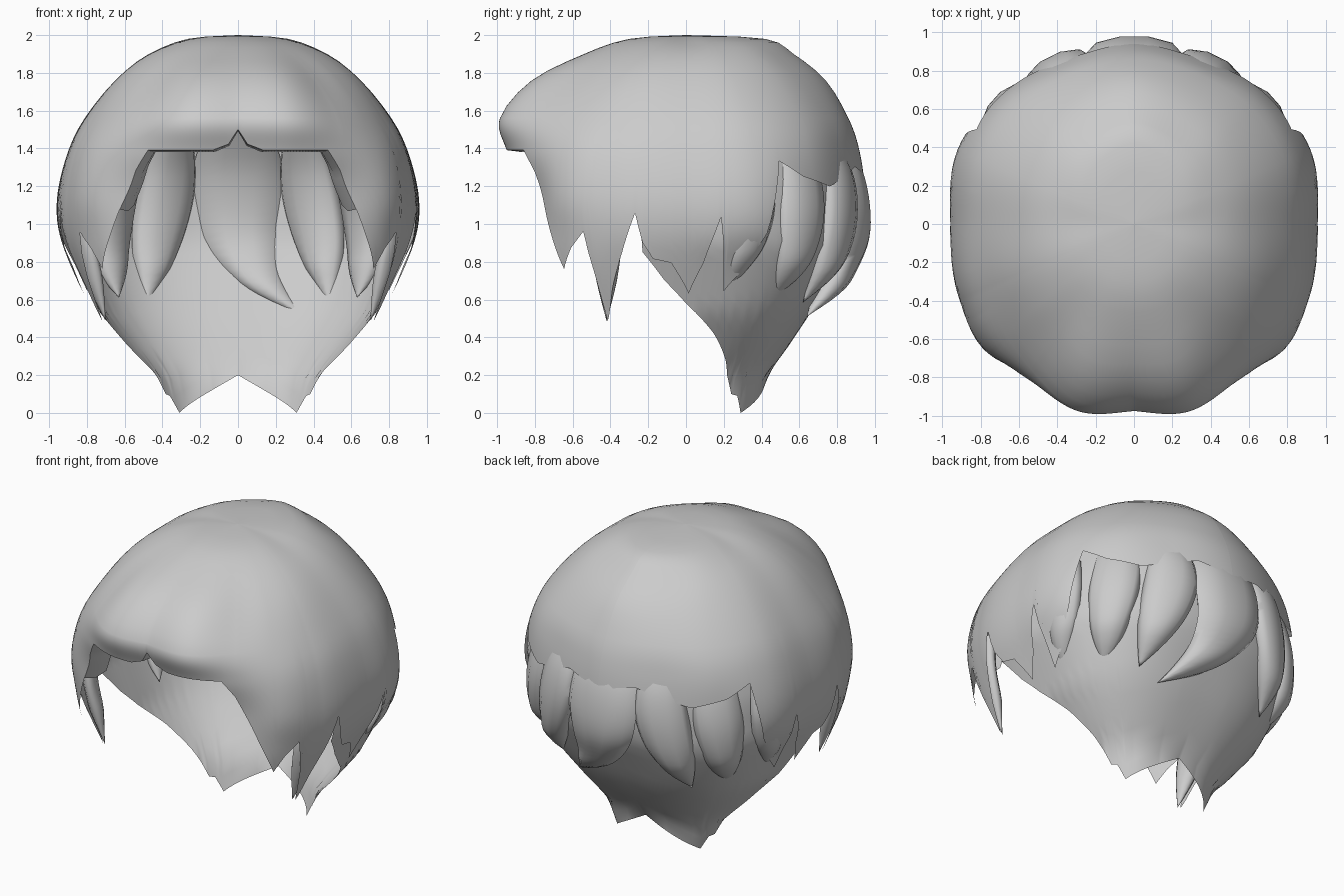
import bpy, math
from mathutils import Vector

if "Cube" in bpy.data.objects:
    bpy.data.objects.remove(bpy.data.objects["Cube"])


def lerp_table(tab, a):
    """Piecewise-linear lookup in [(key, value), ...]"""
    if a <= tab[0][0]:
        return tab[0][1]
    for (a0, v0), (a1, v1) in zip(tab, tab[1:]):
        if a <= a1:
            return v0 + (v1 - v0) * (a - a0) / (a1 - a0)
    return tab[-1][1]


def spline(vals, i, t):
    """Catmull-Rom between vals[i] and vals[i+1]"""
    n = len(vals) - 1
    p0, p1, p2, p3 = (vals[min(max(k, 0), n)] for k in (i - 1, i, i + 1, i + 2))
    return (p1 * 2 + (p2 - p0) * t + (p0 * 2 - p1 * 5 + p2 * 4 - p3) * t * t
            + (p1 * 3 - p0 - p2 * 3 + p3) * t ** 3) * 0.5


def make(name, verts, faces, angle=50):
    me = bpy.data.meshes.new(name)
    me.from_pydata([tuple(v) for v in verts], [], faces)
    me.validate()
    ob = bpy.data.objects.new(name, me)
    bpy.context.collection.objects.link(ob)
    bpy.ops.object.select_all(action='DESELECT')
    ob.select_set(True)
    bpy.context.view_layer.objects.active = ob
    bpy.ops.object.shade_smooth_by_angle(angle=math.radians(angle))
    return ob


def sheet(name, columns):
    """Skin neighbouring columns of points"""
    n = len(columns[0])
    faces = []
    for c in range(len(columns) - 1):
        for r in range(n - 1):
            a, b = c * n + r, (c + 1) * n + r
            faces.append((a, a + 1, b + 1, b))
    return make(name, [p for col in columns for p in col], faces)


def polar(az, r, z):
    a = math.radians(az)
    return Vector((r * math.sin(a), -r * math.cos(a), z))


# Cap: radius at each height, for azimuths from the front (0) to the back (180)
LEVELS = [2.0, 1.98, 1.9, 1.76, 1.56, 1.38, 1.15, 0.95, 0.75, 0.48]
AZ = [0, 17, 35, 50, 66, 90, 113, 134, 155, 180]
RADII = [
    [.30, .54, .81, .97, .93, .86, .86, .86, .8],
    [.30, .54, .83, 1.01, .98, .90, .90, .90, .8],
    [.29, .51, .73, .93, .98, .95, .95, .95, .9],
    [.28, .50, .70, .88, .98, 1.02, 1.0, .96, .85],
    [.27, .49, .68, .84, .94, .99, .98, .92, .81],
    [.24, .47, .65, .81, .90, .955, .945, .87, .75],
    [.29, .50, .68, .85, .94, .995, .98, .87, .75],
    [.34, .53, .70, .86, .94, .97, .95, .85, .7],
    [.38, .54, .71, .85, .91, .94, .93, .85, .7],
    [.42, .57, .74, .86, .92, .95, .94, .85, .7]]
HEM = [(0, 1.50), (3, 1.42), (8, 1.39), (29, 1.39), (34, 1.28), (40, 1.08),
       (45, .88), (48, .76), (52, .87), (57, .96), (59, .72), (60, .49),
       (64, .66), (69, .84), (74, 1.06), (76, .9), (79, .81),
       (85, .79), (91, .64), (96, .79), (101, 1.04), (104, .65), (110, .75),
       (116, .95), (121, 1.33), (130, 1.25), (143, 1.2), (165, 1.3), (180, 1.25)]


def level_of(z):
    k = max(j for j in range(len(LEVELS) - 1) if LEVELS[j] >= z)
    return k + (LEVELS[k] - z) / (LEVELS[k] - LEVELS[k + 1])


def cap_point(az, p):
    a = abs(az)
    i = max(k for k in range(len(AZ) - 1) if AZ[k] <= a)
    t = (a - AZ[i]) / (AZ[i + 1] - AZ[i])
    profile = [0] + [spline([row[lv] for row in RADII], i, t) for lv in range(9)]
    k = min(int(p), len(LEVELS) - 2)
    pt = polar(a, spline(profile, k, p - k), spline(LEVELS, k, p - k))
    if az < 0:
        pt.x = -pt.x
    return pt


cap = []
for c in range(-180, 181):
    end = level_of(lerp_table(HEM, abs(c)))
    steps = [j / 3 for j in range(12)] + [4 + (end - 4) * j / 12 for j in range(13)]
    cap.append([cap_point(c, p) for p in steps])
sheet("hair_cap", cap)

# Rolled underside of the fringe
lip = []
for c in range(-40, 41):
    p = cap_point(c, level_of(lerp_table(HEM, abs(c))))
    lip.append([p, Vector((p.x * .93, p.y * .92, p.z - .01)),
                Vector((p.x * .88, p.y * .83, p.z + .02))])
sheet("fringe_lip", lip)

# Nape: tapering, squarish inner shell with two points at the bottom
NAPE_A = [(0, .385), (.2, .46), (.35, .59), (.53, .73), (.9, .89), (1.2, .90), (1.4, .84)]
NAPE_B = [(0, .39), (.2, .43), (.35, .54), (.53, .66), (.9, .85), (1.2, .88), (1.4, .84)]
NAPE_HEM = [(75, .85), (82, .7), (90, .58), (103, .42), (113, .27), (122, .1),
            (127, .09), (133, 0), (180, .2)]
nape = []
for c in range(75, 286):
    low = lerp_table(NAPE_HEM, min(c, 360 - c))
    u = polar(c, 1, 0)
    col = []
    for j in range(17):
        z = 1.4 + (low - 1.4) * j / 16
        e = 2.7 - .5 * max(0, min(1, (z - .7) / .5))
        r = (abs(u.x / lerp_table(NAPE_A, z)) ** e
             + abs(u.y / lerp_table(NAPE_B, z)) ** e) ** (-1 / e)
        col.append(polar(c, r, z))
    nape.append(col)
sheet("nape", nape)


# Locks: tapered lens-shaped strands, each point is x, y, z, half width
def lock(name, pts, thick, side=1):
    ctrl = [Vector(p) for p in pts]
    verts, faces, n = [], [], 10
    for i in range(len(ctrl) - 1):
        for s in range(4):
            q = spline(ctrl, i, s / 4)
            out = Vector((q.x, q.y, 0)).normalized()
            tan = Vector((-out.y, out.x, 0))
            w = max(q.w, .004)
            t = min(thick, w * .7)
            for k in range(n):
                a = 2 * math.pi * k / n
                v = Vector((q.x, q.y, q.z)) + tan * w * math.cos(a) + out * t * math.sin(a)
                verts.append(Vector((v.x * side, v.y, v.z)))
    rings = len(verts) // n
    tip = ctrl[-1]
    verts.append(Vector((tip.x * side, tip.y, tip.z)))
    for k in range(n):
        m = (k + 1) % n
        for r in range(rings - 1):
            faces.append((r * n + k, r * n + n + k, r * n + n + m, r * n + m)[::side])
        faces.append(((rings - 1) * n + k, len(verts) - 1, (rings - 1) * n + m)[::side])
    return make(name, verts, faces, 70)


lock("back_lock_centre", [(0, .74, 1.5, .18), (0, .845, 1.3, .235), (0, .89, 1.1, .25),
     (.01, .885, .92, .22), (.07, .82, .76, .16), (.18, .74, .63, .10), (.35, .64, .51, 0)], .088)
for side, tag in ((1, "right"), (-1, "left")):
    lock("back_lock_" + tag, [(.34, .68, 1.5, .10), (.36, .78, 1.3, .15), (.39, .81, 1.1, .17),
         (.43, .785, .9, .15), (.46, .72, .73, .09), (.48, .62, .585, 0)], .078, side)
    lock("rear_side_lock_" + tag, [(.57, .53, 1.45, .12), (.63, .59, 1.25, .155),
         (.67, .605, 1.05, .16), (.68, .58, .86, .13), (.66, .53, .72, .08),
         (.63, .46, .61, 0)], .078, side)
    # Side lock and the thick inner side of the temple spike
    lock("side_lock_" + tag, [(.82, .36, 1.3, .08), (.86, .36, 1.1, .12), (.84, .33, .9, .10),
         (.80, .27, .76, .06), (.74, .22, .65, 0)], .06, side)
    lock("temple_lock_" + tag, [(.82, -.41, 1.1, .07), (.81, -.42, .9, .09),
         (.76, -.42, .7, .06), (.70, -.42, .485, 0)], .045, side)
